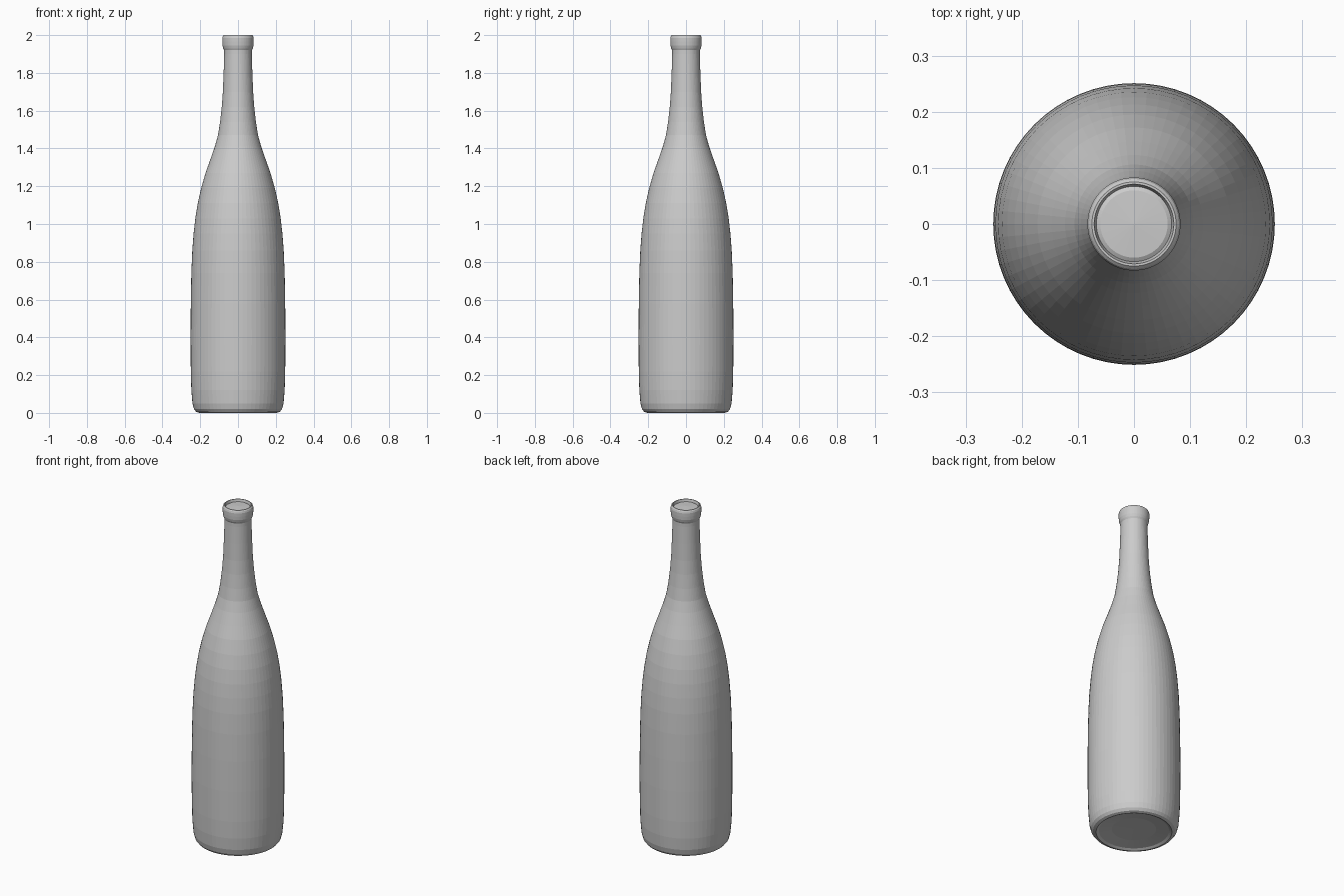
import bpy
import bmesh
from math import tau, cos, sin

SEGMENTS = 64

cube = bpy.data.objects.get("Cube")
if cube:
    bpy.data.objects.remove(cube, do_unlink=True)

glass = bpy.data.materials.new("grey_glass")
glass.use_nodes = True
glass.diffuse_color = (0.6, 0.6, 0.6, 1)
glass.node_tree.nodes["Principled BSDF"].inputs["Base Color"].default_value = (0.6, 0.6, 0.6, 1)


def lathe(name, profile):
    """Revolve (radius, height) points around z; zero radius closes an end."""
    bm = bmesh.new()
    rings = []
    for r, z in profile:
        count = SEGMENTS if r else 1
        rings.append([bm.verts.new((r * cos(tau * i / SEGMENTS), r * sin(tau * i / SEGMENTS), z))
                      for i in range(count)])
    for low, high in zip(rings, rings[1:]):
        for i in range(SEGMENTS):
            j = (i + 1) % SEGMENTS
            corners = [low[i % len(low)], low[j % len(low)],
                       high[j % len(high)], high[i % len(high)]]
            bm.faces.new(list(dict.fromkeys(corners)))
    bmesh.ops.recalc_face_normals(bm, faces=bm.faces[:])
    mesh = bpy.data.meshes.new(name)
    bm.to_mesh(mesh)
    bm.free()
    mesh.materials.append(glass)
    obj = bpy.data.objects.new(name, mesh)
    bpy.context.collection.objects.link(obj)
    return obj


# Base with shallow hollow, body, shoulder, neck, rolled lip and recessed mouth
base = [(0, 0.02), (0.12, 0.018), (0.19, 0.008), (0.205, 0), (0.222, 0.006),
        (0.233, 0.02), (0.241, 0.05), (0.247, 0.12), (0.25, 0.22)]
body = [(0.251, 0.4), (0.25, 0.58), (0.247, 0.74), (0.242, 0.86),
        (0.235, 0.95), (0.226, 1.03), (0.213, 1.11)]
shoulder = [(0.195, 1.19), (0.172, 1.27), (0.147, 1.34), (0.123, 1.41), (0.106, 1.47)]
neck = [(0.095, 1.54), (0.086, 1.62), (0.08, 1.7), (0.076, 1.8), (0.073, 1.9), (0.073, 1.92)]
lip = [(0.078, 1.93), (0.082, 1.945), (0.083, 1.965), (0.083, 1.985), (0.08, 1.995), (0.075, 2)]
mouth = [(0.071, 2), (0.067, 1.985), (0.06, 1.989), (0, 1.992)]

bottle = lathe("bottle", base + body + shoulder + neck + lip + mouth)
